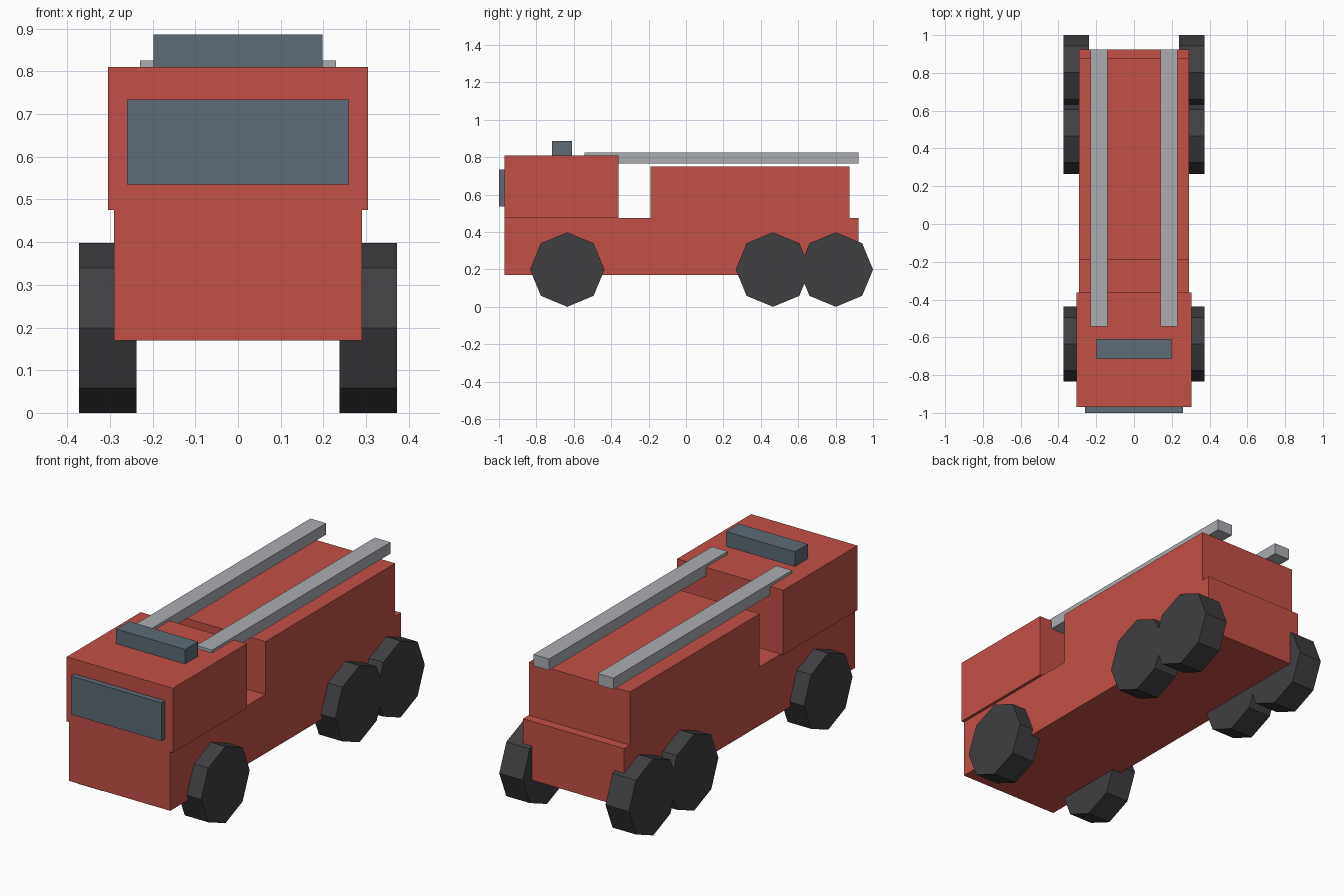
import bpy
from math import pi

if "Cube" in bpy.data.objects:
    bpy.data.objects.remove(bpy.data.objects["Cube"])


def material(name, rgb):
    m = bpy.data.materials.new(name)
    m.diffuse_color = (*rgb, 1.0)
    m.use_nodes = True
    m.node_tree.nodes["Principled BSDF"].inputs["Base Color"].default_value = m.diffuse_color
    return m


RED = material("red paint", (0.55, 0.08, 0.065))
GLASS = material("blue grey", (0.11, 0.145, 0.18))
RUBBER = material("rubber", (0.05, 0.05, 0.055))
STEEL = material("steel", (0.40, 0.415, 0.44))


def finish(name, mat):
    ob = bpy.context.object
    ob.name = name
    ob.data.materials.append(mat)
    bpy.ops.object.transform_apply(location=False, rotation=True, scale=True)
    return ob


def box(name, x, y, z, mat):
    """Box from (min, max) ranges on each axis."""
    ranges = (x, y, z)
    bpy.ops.mesh.primitive_cube_add(size=1, location=[(a + b) / 2 for a, b in ranges])
    bpy.context.object.scale = [b - a for a, b in ranges]
    return finish(name, mat)


def wheel(name, x, y, mat, radius=0.199, width=0.135):
    """Octagonal wheel with a corner pointing straight up."""
    bpy.ops.mesh.primitive_cylinder_add(vertices=8, radius=radius, depth=width,
                                        location=(x, y, radius), rotation=(0, pi / 2, 0))
    return finish(name, mat)


# Main bodywork
box("chassis", (-0.29, 0.29), (-0.97, 0.923), (0.17, 0.475), RED)
box("cab", (-0.305, 0.305), (-0.97, -0.362), (0.475, 0.81), RED)
box("rear_body", (-0.29, 0.29), (-0.19, 0.875), (0.475, 0.75), RED)

# Windscreen and roof light bar
box("windscreen", (-0.26, 0.26), (-1.0, -0.97), (0.535, 0.734), GLASS)
box("light_bar", (-0.198, 0.198), (-0.716, -0.61), (0.81, 0.886), GLASS)

# Ladder rails and wheels, one of each per side
for side, s in (("left", 1), ("right", -1)):
    box(f"ladder_rail_{side}", sorted((s * 0.14, s * 0.23)), (-0.542, 0.923), (0.766, 0.825), STEEL)
    for axle, y in (("front", -0.635), ("middle", 0.465), ("rear", 0.801)):
        wheel(f"{axle}_wheel_{side}", s * 0.305, y, RUBBER)
